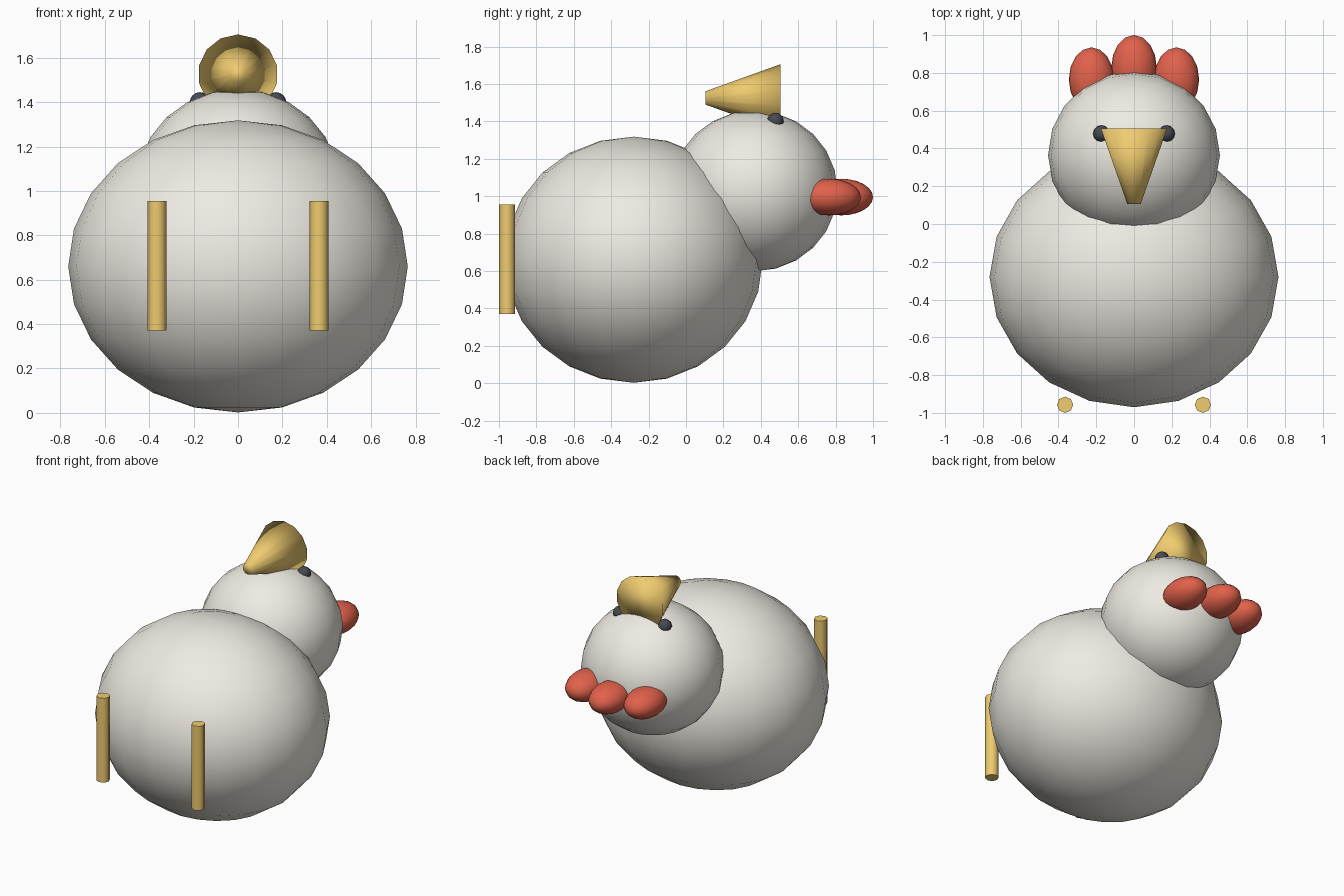
import bpy
from math import pi

if "Cube" in bpy.data.objects:
    bpy.data.objects.remove(bpy.data.objects["Cube"])


def material(name, color):
    m = bpy.data.materials.new(name)
    m.diffuse_color = (*color, 1)
    m.use_nodes = True
    m.node_tree.nodes["Principled BSDF"].inputs["Base Color"].default_value = m.diffuse_color
    return m


cream = material("cream", (0.85, 0.83, 0.76))
gold = material("gold", (0.87, 0.60, 0.16))
red = material("red", (0.75, 0.12, 0.07))
dark = material("dark", (0.06, 0.07, 0.08))


def finish(name, mat):
    ob = bpy.context.object
    ob.name = name
    ob.data.materials.append(mat)
    return ob


def ellipsoid(name, center, radii, mat, segments=20, rings=12):
    bpy.ops.mesh.primitive_uv_sphere_add(segments=segments, ring_count=rings, location=center)
    ob = finish(name, mat)
    ob.scale = radii
    bpy.ops.object.transform_apply(location=False, rotation=False, scale=True)
    bpy.ops.object.shade_smooth()
    return ob


# body and head
ellipsoid("body", (0, -0.28, 0.66), (0.765, 0.69, 0.658), cream)
ellipsoid("head", (0, 0.365, 1.028), (0.455, 0.445, 0.43), cream)

# beak: blunt cone along y, narrow end toward -y
bpy.ops.mesh.primitive_cone_add(vertices=14, radius1=0.18, radius2=0.036, depth=0.40,
                                location=(0, 0.305, 1.525), rotation=(pi / 2, 0, 0))
finish("beak", gold)
bpy.ops.object.shade_smooth()

# comb, middle lobe
ellipsoid("comb_middle", (0, 0.83, 0.995), (0.12, 0.17, 0.098), red, 16, 12)

for side, s in (("left", -1), ("right", 1)):
    # outer comb lobes, eyes and legs
    ellipsoid(f"comb_{side}", (s * 0.225, 0.765, 0.995), (0.12, 0.17, 0.098), red, 16, 12)
    ellipsoid(f"eye_{side}", (s * 0.172, 0.478, 1.40), (0.045, 0.045, 0.045), dark, 12, 8)
    bpy.ops.mesh.primitive_cylinder_add(vertices=8, radius=0.043, depth=0.585,
                                        location=(s * 0.365, -0.957, 0.663))
    finish(f"leg_{side}", gold)
    bpy.ops.object.shade_smooth_by_angle(angle=pi / 3.5)
